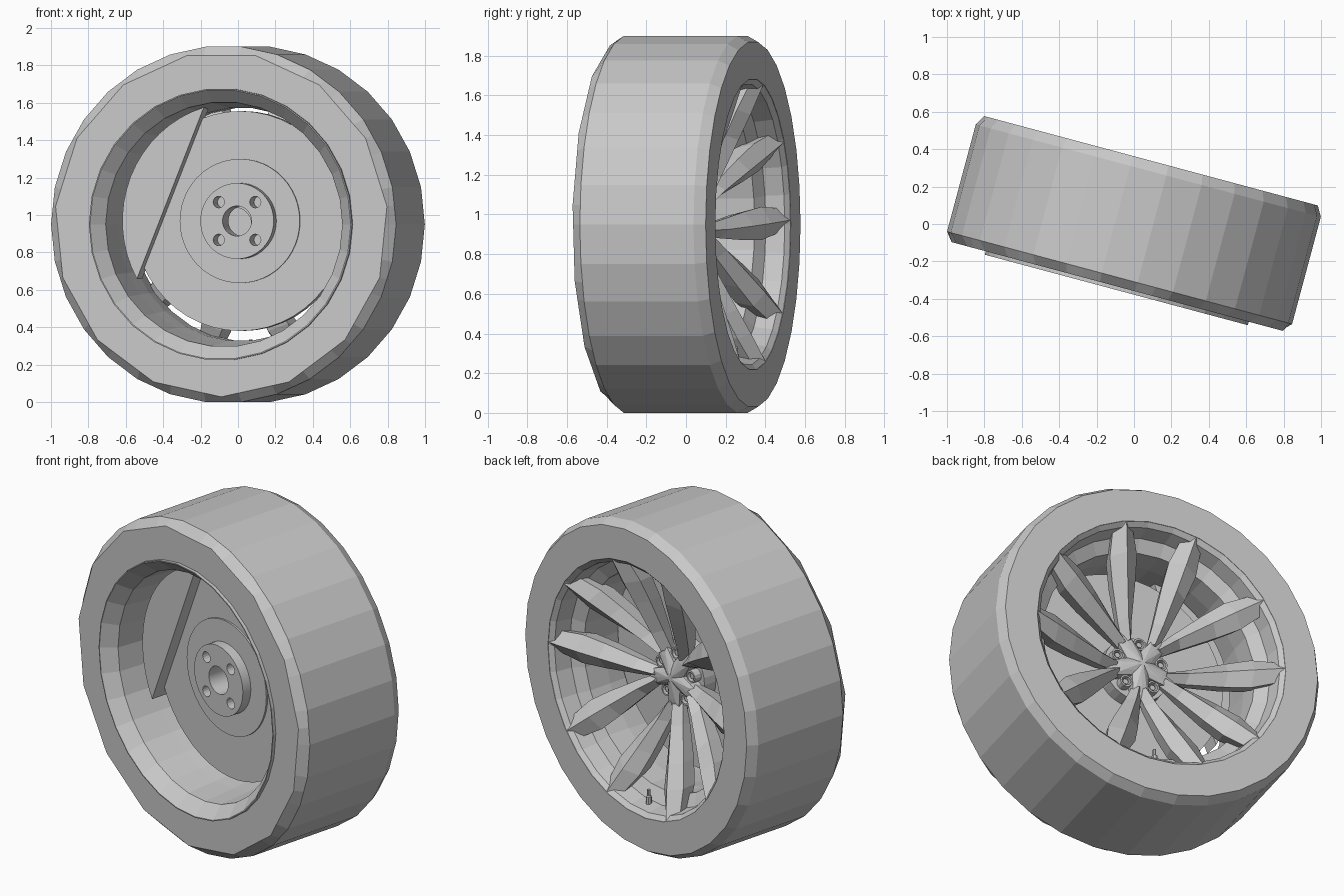
import bpy, bmesh
from math import cos, sin, pi, radians, acos
from mathutils import Matrix, Vector

if "Cube" in bpy.data.objects:
    bpy.data.objects.remove(bpy.data.objects["Cube"])

grey = bpy.data.materials.new("plain grey")
grey.use_nodes = True
grey.diffuse_color = (0.58, 0.58, 0.58, 1)
grey.node_tree.nodes["Principled BSDF"].inputs["Base Color"].default_value = (0.58, 0.58, 0.58, 1)

# The wheel spins about its own y axis; the whole wheel is turned on the ground
PLACE = Matrix.Translation((0, 0, 0.95)) @ Matrix.Rotation(radians(-15), 4, 'Z')
BRAKE = Vector((0.04, 0, 0.018))


def polar(r, y, deg):
    a = radians(deg)
    return Vector((r * cos(a), y, r * sin(a)))


def loft(name, rings, loop=False, offset=Vector((0, 0, 0)), smooth=False):
    """Skin a list of point rings; loop joins last to first, else ends are capped."""
    bm = bmesh.new()
    rows = [[bm.verts.new(PLACE @ (p + offset)) for p in ring] for ring in rings]
    count = len(rows[0])
    for i in range(len(rows) if loop else len(rows) - 1):
        a, b = rows[i], rows[(i + 1) % len(rows)]
        for j in range(count):
            k = (j + 1) % count
            bm.faces.new((a[j], a[k], b[k], b[j]))
    if not loop:
        bm.faces.new(rows[0])
        bm.faces.new(rows[-1])
    bmesh.ops.recalc_face_normals(bm, faces=bm.faces)
    mesh = bpy.data.meshes.new(name)
    bm.to_mesh(mesh)
    bm.free()
    mesh.materials.append(grey)
    obj = bpy.data.objects.new(name, mesh)
    bpy.context.collection.objects.link(obj)
    if smooth:
        bpy.ops.object.select_all(action='DESELECT')
        obj.select_set(True)
        bpy.context.view_layer.objects.active = obj
        bpy.ops.object.shade_smooth_by_angle(angle=radians(30))
    return obj


def ngon_ring(r, y, sides, phase=0, samples=60):
    """Ring of points lying on a regular polygon."""
    step = 360 / sides
    ring = []
    for i in range(samples):
        deg = i * 360 / samples
        t = radians((deg - phase) % step - step / 2)
        ring.append(polar(r * cos(pi / sides) / cos(t), y, deg))
    return ring


def lathe(name, profile, sides, **kw):
    return loft(name, [[polar(r, y, i * 360 / sides) for i in range(sides)]
                       for r, y in profile], **kw)


def peg(name, r, y0, y1, centre, sides=16):
    return lathe(name, [(r, y0), (r, y1)], sides, offset=centre)


# Tyre: 30-sided tread, coarser 15-sided shoulder on the inboard side
loft("tyre", [
    ngon_ring(0.725, -0.346, 30),
    ngon_ring(0.922, -0.346, 15, 6),
    ngon_ring(0.955, -0.298, 30),
    ngon_ring(0.955, 0.295, 30),
    ngon_ring(0.924, 0.35, 30),
    ngon_ring(0.735, 0.35, 30),
    ngon_ring(0.72, 0.2, 30),
    ngon_ring(0.72, -0.2, 30),
], loop=True)

# Rim barrel with inboard chamfer and stepped outboard lip
lathe("rim_barrel", [
    (0.728, -0.365), (0.722, -0.365), (0.655, -0.29), (0.64, -0.1), (0.625, 0.05),
    (0.625, 0.19), (0.695, 0.23), (0.71, 0.325), (0.737, 0.35), (0.728, 0.2), (0.728, -0.2),
], 30, loop=True)

# Ten ridged spokes in pairs straddling the lug pockets, rising to the outer lip.
# Each station: radius, angle from pocket, half width, ridge height, depth
SPOKE = [(0.15, 29, 0.03, 0.112, 0.08), (0.26, 23.5, 0.045, 0.155, 0.11),
         (0.45, 19, 0.072, 0.235, 0.14), (0.58, 17.5, 0.084, 0.29, 0.15),
         (0.735, 16.3, 0.058, 0.349, 0.12)]
for n in range(10):
    pocket, side = 18 + 72 * (n // 2), 1 if n % 2 else -1
    rings = []
    for r, spread, half, top, deep in SPOKE:
        turn = Matrix.Rotation(-radians(pocket + side * spread), 4, 'Y')
        section = [(-half, top - 0.05), (0, top), (half, top - 0.05),
                   (half * 0.7, top - deep), (-half * 0.7, top - deep)]
        rings.append([turn @ Vector((r, y, s)) for s, y in section])
    loft(f"spoke_{n + 1}", rings)

# Star-shaped hub whose arms carry the spoke roots, with a low central peak
star = []
for n in range(5):
    pocket = 18 + 72 * n
    star += [(0.085, pocket), (0.2, pocket + 24), (0.215, pocket + 36), (0.2, pocket + 48)]
loft("hub_star", [[polar(r * scale, y, deg) for r, deg in star]
                  for scale, y in ((1, 0.02), (1, 0.085), (0.6, 0.1), (0.15, 0.112))])

# Lug seats and bolts in the pockets
for n in range(5):
    seat = polar(0.135, 0, 18 + 72 * n)
    lathe(f"lug_seat_{n + 1}", [(0.036, 0.0), (0.036, 0.075), (0.026, 0.075), (0.026, 0.0)],
          12, loop=True, offset=seat)
    peg(f"lug_bolt_{n + 1}", 0.017, 0.0, 0.065, seat, 6)

# Hub carrier between the disc and the star
lathe("hub_carrier", [(0.09, -0.06), (0.19, -0.06), (0.19, 0.03), (0.09, 0.03)], 30, loop=True)

# Brake disc with raised mounting flange and centre bore
disc = lathe("brake_disc", [
    (0.08, -0.17), (0.203, -0.17), (0.203, -0.114), (0.332, -0.114), (0.332, -0.104),
    (0.588, -0.104), (0.588, -0.05), (0.08, -0.05),
], 48, loop=True, offset=BRAKE, smooth=True)

# Four bolt holes bored into the flange
for n in range(4):
    cutter = peg("hole_cutter", 0.031, -0.3, -0.08, BRAKE + polar(0.143, 0, 45 + 90 * n))
    cutter.hide_render = True
    mod = disc.modifiers.new("bolt_hole", 'BOOLEAN')
    mod.operation = 'DIFFERENCE'
    mod.solver = 'EXACT'
    mod.object = cutter
    bpy.context.view_layer.objects.active = disc
    bpy.ops.object.modifier_apply(modifier=mod.name)
    bpy.data.objects.remove(cutter)

# Caliper: a slab filling the segment between disc and barrel on one side
half_arc = acos(0.398 / 0.635) * 180 / pi
arc = [158 + half_arc * (i / 8 - 1) for i in range(17)]
loft("brake_caliper", [[polar(0.635, y, a) for a in arc] for y in (-0.17, -0.06)], offset=BRAKE)

# Valve stem at the bottom of the barrel
stem = [(0.016, 0.7), (0.016, 0.655), (0.01, 0.65), (0.01, 0.615)]
loft("valve_stem", [[Vector((r * cos(pi * i / 4), 0.26 + r * sin(pi * i / 4), -d))
                     for i in range(8)] for r, d in stem])
